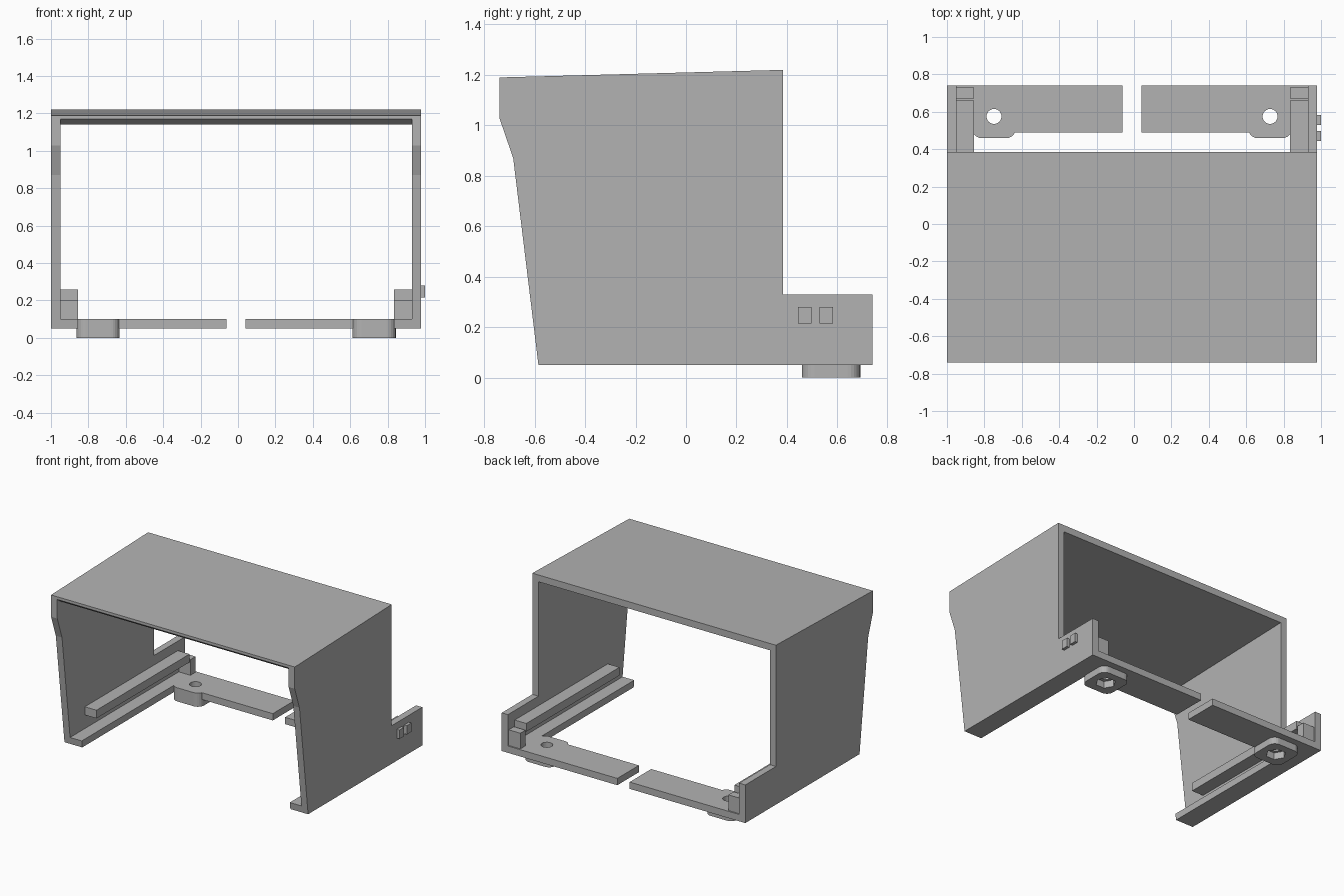
import bpy, bmesh, math
from mathutils import Matrix

cube = bpy.data.objects.get("Cube")
if cube:
    bpy.data.objects.remove(cube)

CENTRE = -0.0105   # the side tabs push the shell slightly off centre
HALF = 0.9895
INNER = HALF - 0.05
RAIL = 0.845

grey = bpy.data.materials.new("plain grey")
grey.use_nodes = True
colour = (0.45, 0.45, 0.45, 1)
grey.diffuse_color = colour
grey.node_tree.nodes["Principled BSDF"].inputs["Base Color"].default_value = colour


def prism(name, profile, low, high, axis, mirror=False):
    """Extrude a profile along x (points y, z) or z (points x, y)."""
    bm = bmesh.new()
    place = (lambda a, b: (low, a, b)) if axis == "x" else (lambda a, b: (a, b, low))
    face = bm.faces.new([bm.verts.new(place(a, b)) for a, b in profile])
    out = bmesh.ops.extrude_face_region(bm, geom=[face])
    verts = [v for v in out["geom"] if isinstance(v, bmesh.types.BMVert)]
    shift = (high - low, 0, 0) if axis == "x" else (0, 0, high - low)
    bmesh.ops.translate(bm, verts=verts, vec=shift)
    bmesh.ops.recalc_face_normals(bm, faces=bm.faces)
    mesh = bpy.data.meshes.new(name)
    bm.to_mesh(mesh)
    bm.free()
    mesh.materials.append(grey)
    obj = bpy.data.objects.new(name, mesh)
    bpy.context.collection.objects.link(obj)
    obj.location.x = CENTRE
    if mirror:
        obj.modifiers.new("mirror", "MIRROR").use_mirror_merge = False
    return obj


def rect(a0, a1, b0, b1):
    return [(a0, b0), (a1, b0), (a1, b1), (a0, b1)]


def ring(x, y, radius, sides):
    return [(x + radius * math.cos(math.tau * i / sides),
             y + radius * math.sin(math.tau * i / sides)) for i in range(sides)]


def rounded_square(x, y, half, radius, steps=6):
    points = []
    for corner, (sx, sy) in enumerate([(1, 1), (-1, 1), (-1, -1), (1, -1)]):
        for i in range(steps + 1):
            t = math.pi / 2 * (corner + i / steps)
            points.append((x + sx * (half - radius) + radius * math.cos(t),
                           y + sy * (half - radius) + radius * math.sin(t)))
    return points


def boolean(obj, tool, operation):
    tool.hide_render = True
    tool.hide_set(True)
    mod = obj.modifiers.new(operation.lower(), "BOOLEAN")
    mod.operation, mod.object, mod.solver = operation, tool, "EXACT"


# Side walls with a kinked front edge and a low rear extension
wall = [(-0.585, 0.05), (-0.685, 0.87), (-0.74, 1.03), (-0.74, 1.19),
        (0.385, 1.22), (0.385, 0.33), (0.74, 0.33), (0.74, 0.05)]
prism("side_walls", wall, INNER, HALF, "x", True)

# Sloping roof panel with a bevelled lower front lip
roof = [(-0.74, 1.19), (0.385, 1.22), (0.385, 1.17), (-0.70, 1.14), (-0.74, 1.17)]
prism("roof", roof, -INNER, INNER, "x")

# Bottom flanges, guide rails and rear stop posts
flange = [(-0.585, 0.05), (-0.591, 0.10), (0.74, 0.10), (0.74, 0.05)]
prism("bottom_flanges", flange, RAIL, INNER, "x", True)
prism("guide_rails", rect(-0.42, 0.66, 0.20, 0.26), RAIL, INNER, "x", True)
prism("stop_posts", rect(0.67, 0.73, 0.10, 0.215), RAIL, INNER, "x", True)

# Rear cross strips joined to rounded feet, with nut pockets and screw holes
FX, FY = 0.738, 0.575
strip = prism("rear_strips", rect(0.05, RAIL, 0.49, 0.74), 0.05, 0.10, "z")
foot = prism("foot_helper", rounded_square(FX, FY, 0.116, 0.05), 0, 0.10, "z")
pocket = prism("pocket_cutter", ring(FX, FY, 0.068, 6), -0.05, 0.05, "z")
hole = prism("hole_cutter", ring(FX, FY, 0.04, 32), -0.05, 0.2, "z")
boolean(strip, foot, "UNION")
boolean(strip, pocket, "DIFFERENCE")
boolean(strip, hole, "DIFFERENCE")
strip.modifiers.new("mirror", "MIRROR").use_mirror_merge = False

# Two small tabs on the outside of the left wall
for name, start in (("front_tab", 0.445), ("rear_tab", 0.53)):
    prism(name, rect(start, start + 0.053, 0.215, 0.28), HALF, 1 - CENTRE, "x")
